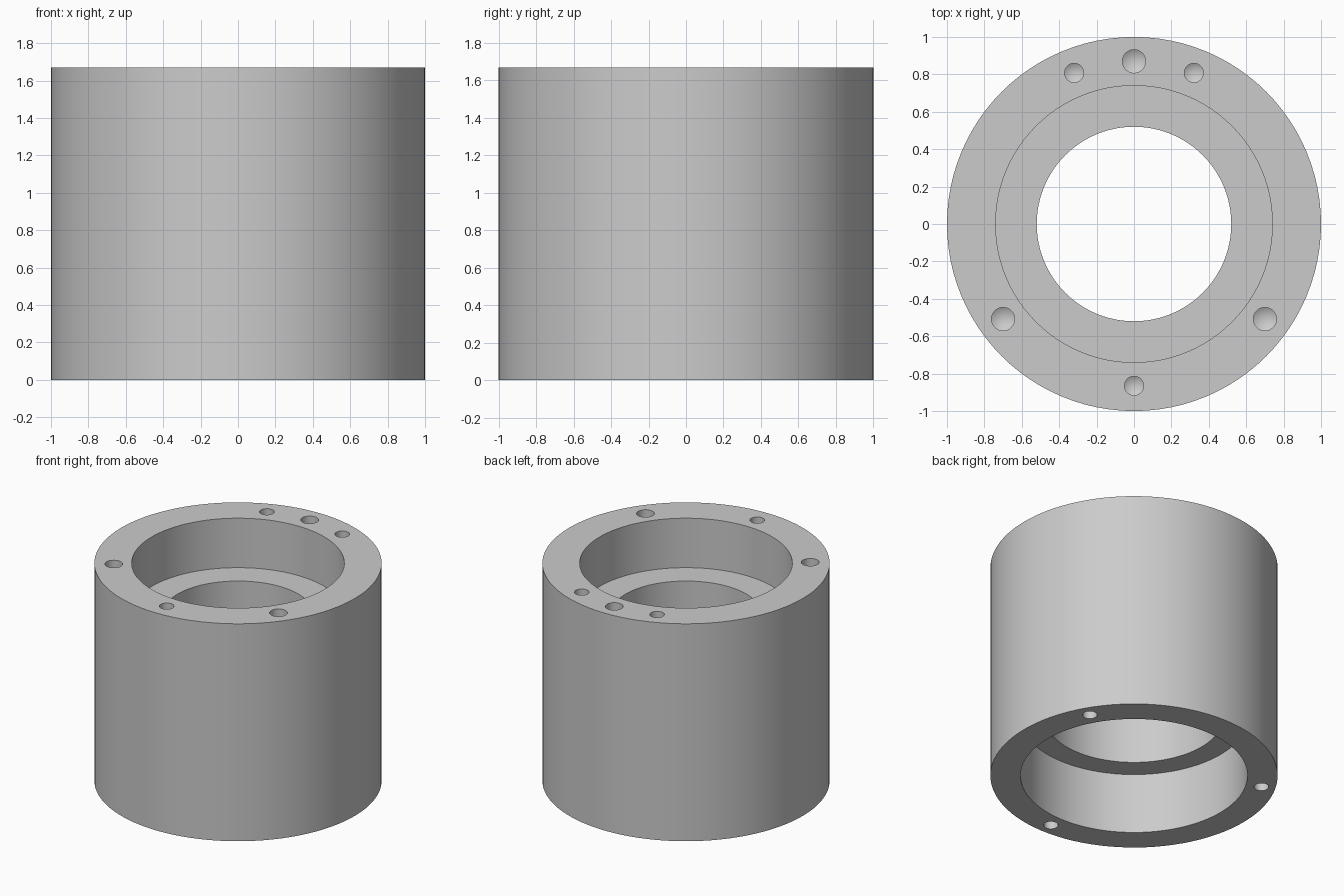
import bpy, bmesh
from math import radians, pi, sin, cos
from mathutils import Matrix, Vector

if "Cube" in bpy.data.objects:
    bpy.data.objects.remove(bpy.data.objects["Cube"], do_unlink=True)

HEIGHT = 1.67
HOLE_DEPTH = 0.4

grey = bpy.data.materials.new("machined grey")
grey.use_nodes = True
colour = (0.6, 0.6, 0.6, 1)
grey.diffuse_color = colour
grey.node_tree.nodes["Principled BSDF"].inputs["Base Color"].default_value = colour


def lathe(bm, profile, steps, closed, matrix=Matrix()):
    """Revolve a (radius, z) profile about the z axis and place it."""
    part = bmesh.new()
    verts = [part.verts.new((r, 0, z)) for r, z in profile]
    pairs = list(zip(verts, verts[1:]))
    if closed:
        pairs.append((verts[-1], verts[0]))
    edges = [part.edges.new(p) for p in pairs]
    bmesh.ops.spin(part, geom=verts + edges, cent=(0, 0, 0), axis=(0, 0, 1),
                   angle=2 * pi, steps=steps, use_duplicate=False)
    bmesh.ops.remove_doubles(part, verts=part.verts, dist=1e-5)
    bmesh.ops.transform(part, matrix=matrix, verts=part.verts)
    bmesh.ops.recalc_face_normals(part, faces=part.faces)
    mesh = bpy.data.meshes.new("part")
    part.to_mesh(mesh)
    part.free()
    bm.from_mesh(mesh)
    bpy.data.meshes.remove(mesh)


def make_object(name, bm):
    mesh = bpy.data.meshes.new(name)
    bm.to_mesh(mesh)
    bm.free()
    mesh.materials.append(grey)
    obj = bpy.data.objects.new(name, mesh)
    bpy.context.collection.objects.link(obj)
    return obj


# Housing: top recess, stepped bore and wider bottom recess
body = bmesh.new()
lathe(body, [(1, 0), (1, HEIGHT), (0.74, HEIGHT), (0.74, 1.29), (0.52, 1.29),
             (0.52, 0.95), (0.62, 0.95), (0.62, 0.465), (0.79, 0.465), (0.79, 0)],
      96, True)
housing = make_object("bearing_housing", body)

# Blind drilled holes with pointed ends
drills = bmesh.new()


def drill(x, y, radius, top):
    profile = [(0, 0.05), (radius, 0.05), (radius, -HOLE_DEPTH),
               (0, -HOLE_DEPTH - 0.6 * radius)]
    place = Matrix.Translation((x, y, HEIGHT if top else 0))
    if not top:
        place = place @ Matrix.Rotation(pi, 4, "X")
    lathe(drills, profile, 32, False, place)


drill(0, 0.87, 0.062, True)
drill(0, -0.865, 0.051, True)
for side in (-1, 1):
    drill(side * 0.7, -0.508, 0.062, True)
    drill(side * 0.32, 0.808, 0.051, True)
for angle in (30, 150, 270):
    drill(0.9 * cos(radians(angle)), 0.9 * sin(radians(angle)), 0.051, False)
cutter = make_object("hole_cutter", drills)
cutter.hide_render = True

# Cut the holes and finish the surface
cut = housing.modifiers.new("holes", "BOOLEAN")
cut.operation = "DIFFERENCE"
cut.solver = "EXACT"
cut.object = cutter
for obj in bpy.context.selected_objects:
    obj.select_set(False)
bpy.context.view_layer.objects.active = housing
housing.select_set(True)
bpy.ops.object.modifier_apply(modifier=cut.name)
bpy.data.objects.remove(cutter, do_unlink=True)
bpy.ops.object.shade_smooth_by_angle(angle=radians(30))
